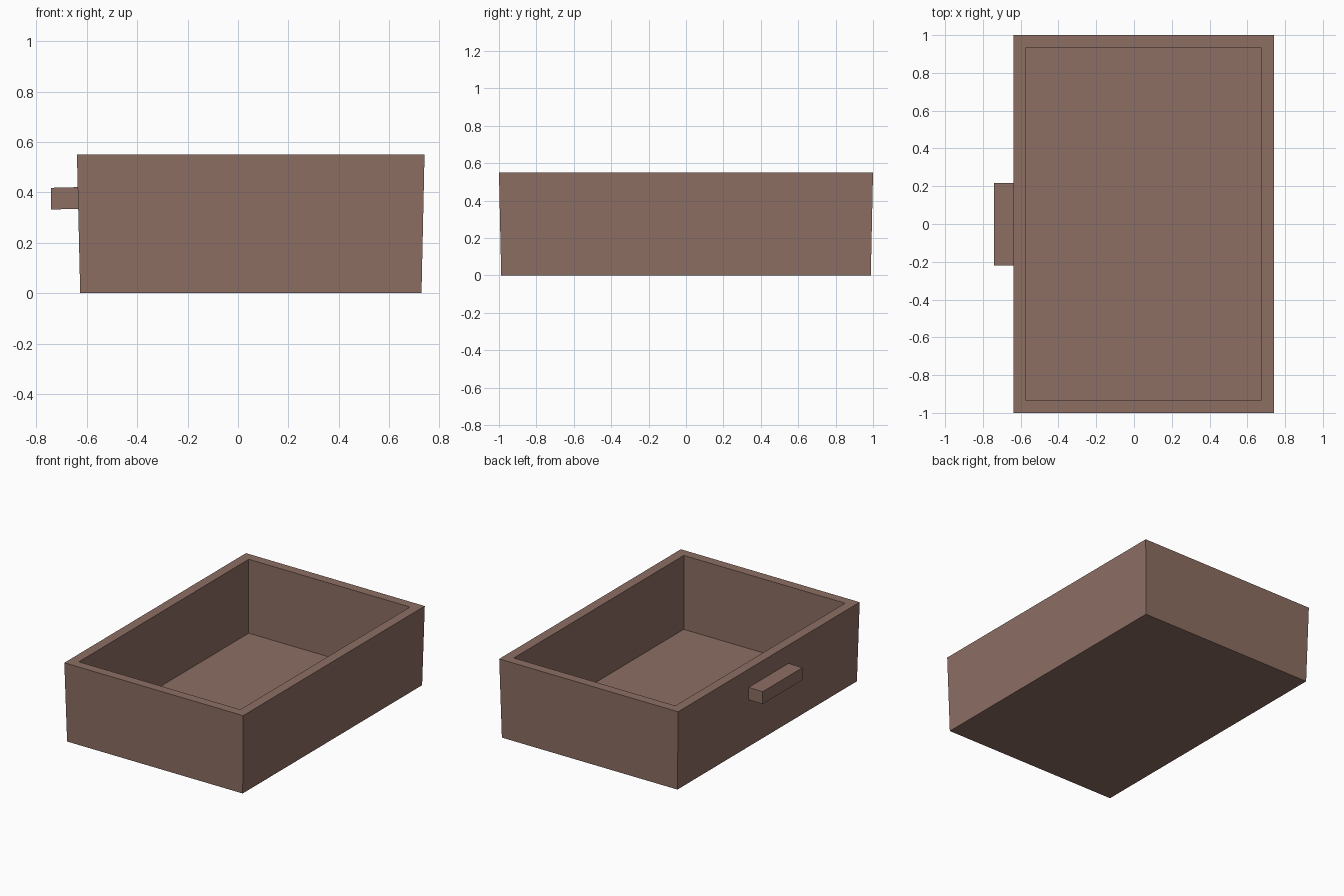
import bpy, bmesh

if "Cube" in bpy.data.objects:
    bpy.data.objects.remove(bpy.data.objects["Cube"])

wood = bpy.data.materials.new("brown wood")
wood.diffuse_color = (0.266, 0.156, 0.125, 1)
wood.use_nodes = True
wood.node_tree.nodes["Principled BSDF"].inputs["Base Color"].default_value = wood.diffuse_color


def finish(bm, name):
    bmesh.ops.recalc_face_normals(bm, faces=bm.faces)
    mesh = bpy.data.meshes.new(name)
    bm.to_mesh(mesh)
    bm.free()
    mesh.materials.append(wood)
    obj = bpy.data.objects.new(name, mesh)
    bpy.context.collection.objects.link(obj)


def ring(bm, x0, x1, y, z):
    return [bm.verts.new(p) for p in ((x0, -y, z), (x1, -y, z), (x1, y, z), (x0, y, z))]


# Open tray: tapered outside, rim, straight inner walls, floor
bm = bmesh.new()
rings = [ring(bm, *r) for r in (
    (-0.626, 0.728, 0.988, 0.0),
    (-0.639, 0.740, 1.0, 0.55),
    (-0.572, 0.672, 0.935, 0.55),
    (-0.572, 0.672, 0.935, 0.035))]
for a, b in zip(rings, rings[1:]):
    for i in range(4):
        j = (i + 1) % 4
        bm.faces.new((a[i], a[j], b[j], b[i]))
bm.faces.new(rings[0])
bm.faces.new(rings[-1])
finish(bm, "drawer_tray")

# Bar handle on the left wall, square to the leaning wall
bm = bmesh.new()
profile = ((-0.742, 0.332), (-0.742, 0.418), (-0.625, 0.421), (-0.625, 0.335))
ends = [[bm.verts.new((x, y, z)) for x, z in profile] for y in (-0.221, 0.217)]
for i in range(4):
    j = (i + 1) % 4
    bm.faces.new((ends[0][i], ends[0][j], ends[1][j], ends[1][i]))
for e in ends:
    bm.faces.new(e)
finish(bm, "drawer_handle")
